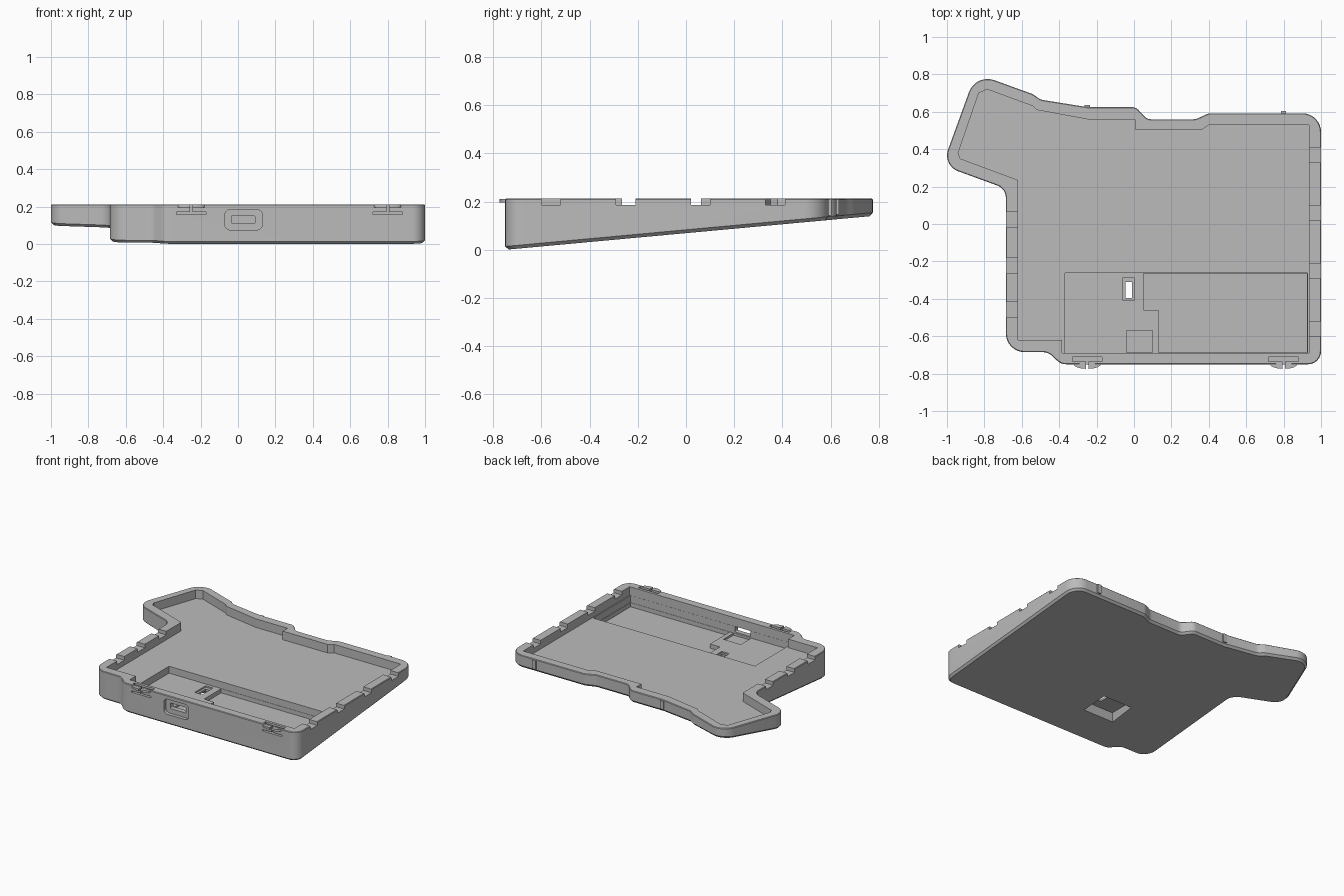
import bpy, bmesh, math
from mathutils import Vector

cube = bpy.data.objects.get("Cube")
if cube:
    bpy.data.objects.remove(cube)

TOP, FLOOR = 0.212, 0.15
POCKET, SHELF = 0.07, 0.1


def underside(y):
    return 0.092 * (y + 0.75)


grey = bpy.data.materials.new("plain grey")
grey.use_nodes = True
colour = (0.5, 0.5, 0.5, 1)
grey.diffuse_color = colour
grey.node_tree.nodes["Principled BSDF"].inputs["Base Color"].default_value = colour


def rounded(corners):
    """Polygon from (x, y, radius) corners, with each corner as an arc."""
    pts, n = [], len(corners)
    for i, (x, y, r) in enumerate(corners):
        p = Vector((x, y))
        a = (Vector(corners[i - 1][:2]) - p).normalized()
        b = (Vector(corners[(i + 1) % n][:2]) - p).normalized()
        half = a.angle(b) / 2
        centre = p + (a + b).normalized() * r / math.sin(half)
        start = p + a * r / math.tan(half) - centre
        end = p + b * r / math.tan(half) - centre
        turn = math.atan2(start.x * end.y - start.y * end.x, start.dot(end))
        steps = max(3, round(abs(turn) / 0.17))
        for k in range(steps + 1):
            t = turn * k / steps
            c, s = math.cos(t), math.sin(t)
            pts.append(centre + Vector((c * start.x - s * start.y, s * start.x + c * start.y)))
    return pts


def inset(pts, d):
    """Move a counterclockwise outline inwards by d."""
    out = []
    for i, p in enumerate(pts):
        a = (p - pts[i - 1]).normalized()
        b = (pts[(i + 1) % len(pts)] - p).normalized()
        na, nb = Vector((-a.y, a.x)), Vector((-b.y, b.x))
        m = (na + nb).normalized()
        out.append(p + m * d / m.dot(na))
    return out


def loft(name, rings):
    """Closed solid through rings of equal point count."""
    bm = bmesh.new()
    loops = [[bm.verts.new(v) for v in ring] for ring in rings]
    for low, high in zip(loops, loops[1:]):
        for i in range(len(low)):
            bm.faces.new((low[i - 1], low[i], high[i], high[i - 1]))
    bm.faces.new(loops[0][::-1])
    bm.faces.new(loops[-1])
    bmesh.ops.recalc_face_normals(bm, faces=bm.faces)
    mesh = bpy.data.meshes.new(name)
    bm.to_mesh(mesh)
    bm.free()
    mesh.materials.append(grey)
    obj = bpy.data.objects.new(name, mesh)
    bpy.context.collection.objects.link(obj)
    return obj


def prism(name, pts, z0, z1):
    return loft(name, [[(p[0], p[1], z) for p in pts] for z in (z0, z1)])


def rect(x0, x1, y0, y1):
    return [(x0, y0), (x1, y0), (x1, y1), (x0, y1)]


def box(name, x0, x1, y0, y1, z0, z1):
    return prism(name, rect(x0, x1, y0, y1), z0, z1)


# Wedge-shaped case body with softened top and bottom edges
outline = rounded([
    (1, -.75, .07), (1, .592, .1), (.4, .592, .06), (.33, .56, .06),
    (.07, .56, .05), (.01, .625, .05), (-.25, .625, .05), (-.5, .665, .05),
    (-.54, .694, .05), (-.846, .805, .106), (-1.025, .313, .09),
    (-.685, .189, .07), (-.685, -.685, .1), (-.46, -.685, .07), (-.39, -.75, .07)])
base_ring, top_ring = inset(outline, 0.014), inset(outline, 0.004)
case = loft("case_tray", [
    [(p.x, p.y, underside(p.y)) for p in base_ring],
    [(p.x, p.y, underside(p.y) + 0.014) for p in outline],
    [(p.x, p.y, TOP - 0.004) for p in outline],
    [(p.x, p.y, TOP) for p in top_ring]])

# Main cavity
cuts = [prism("cavity", [
    (.935, -.69), (.935, .53), (.4, .53), (.365, .505), (.005, .505), (.005, .56),
    (-.25, .56), (-.52, .61), (-.54, .63), (-.785, .72), (-.83, .7), (-.94, .38),
    (-.93, .35), (-.62, .235), (-.62, -.62), (-.385, -.62), (-.385, -.69)], FLOOR, 0.3)]

# Front pocket: a shelf on one side, a deeper well on the other
cuts.append(box("pocket_shelf", -.37, .928, -.689, -.262, SHELF, 0.2))
cuts.append(prism("pocket_well", [
    (.05, -.264), (.926, -.264), (.926, -.687), (.13, -.687), (.13, -.46), (.05, -.46)],
    POCKET, 0.19))

# Port: seat inside, rounded recess outside, slot through the wall
cuts.append(box("port_seat", -.04, .1, -.687, -.57, .085, .18))


def port(name, x0, x1, z0, z1, r, y0, y1):
    pts = rounded([(x0, z0, r), (x1, z0, r), (x1, z1, r), (x0, z1, r)])
    return loft(name, [[(p.x, y, p.y) for p in pts] for y in (y0, y1)])


cuts.append(port("port_recess", -.07, .13, .075, .185, .03, -.8, -.725))
cuts.append(port("port_slot", -.035, .09, .11, .15, .005, -.8, -.65))

# Switch opening, with a sloped recess on the underside
cuts.append(loft("switch_recess", [
    [(x, y, z) for x, y in rect(-.22 + d, .02 - d, -.48 + d, -.28 - d)]
    for d, z in ((-.02, -.01), (.02, .075))]))
cuts.append(box("switch_rebate", -.06, 0, -.41, -.285, .09, .18))
cuts.append(box("switch_hole", -.045, -.012, -.395, -.31, .05, .17))

# Notches across both side rims
for y in (.33, .02, -.29, -.6):
    cuts.append(box("left_notch", .92, 1.1, y, y + .08, .186, .3))
for y in (-.02, -.265, -.5):
    cuts.append(box("right_notch", -.8, -.6, y, y + .083, .186, .3))

# Slots that free the front snap tabs
for x in (-.25, .8):
    cuts.append(box("tab_back_slot", x - .08, x + .08, -.735, -.71, .158, .3))
    cuts.append(box("tab_under_slot", x - .079, x + .079, -.8, -.72, .159, .17))
    cuts.append(box("tab_split", x - .006, x + .006, -.8, -.725, .165, .3))

bpy.context.view_layer.objects.active = case
for cutter in cuts:
    cutter.hide_render = True
    mod = case.modifiers.new(cutter.name, "BOOLEAN")
    mod.operation, mod.solver, mod.object = "DIFFERENCE", "EXACT", cutter
    bpy.ops.object.modifier_apply(modifier=mod.name)
    bpy.data.objects.remove(cutter)

# Snap tabs: two rounded halves on either side of each split
for x in (-.25, .8):
    for side in (-1, 1):
        arc = [(x + side * (.006 + .066 * math.sin(a)), -.749 - .025 * math.cos(a))
               for a in (math.pi / 2 * k / 8 for k in range(9))]
        arc.append((x + side * .006, -.745))
        prism("snap_tab", arc, .196, TOP - .001)

# Thin latch ribs on the back wall
for x, y in ((-.25, .62), (.8, .588)):
    box("back_rib", x - .014, x + .014, y, y + .015, underside(y) + .02, TOP - .004)

for obj in bpy.context.scene.objects:
    obj.select_set(obj.type == "MESH")
bpy.ops.object.shade_smooth_by_angle(angle=math.radians(30))
